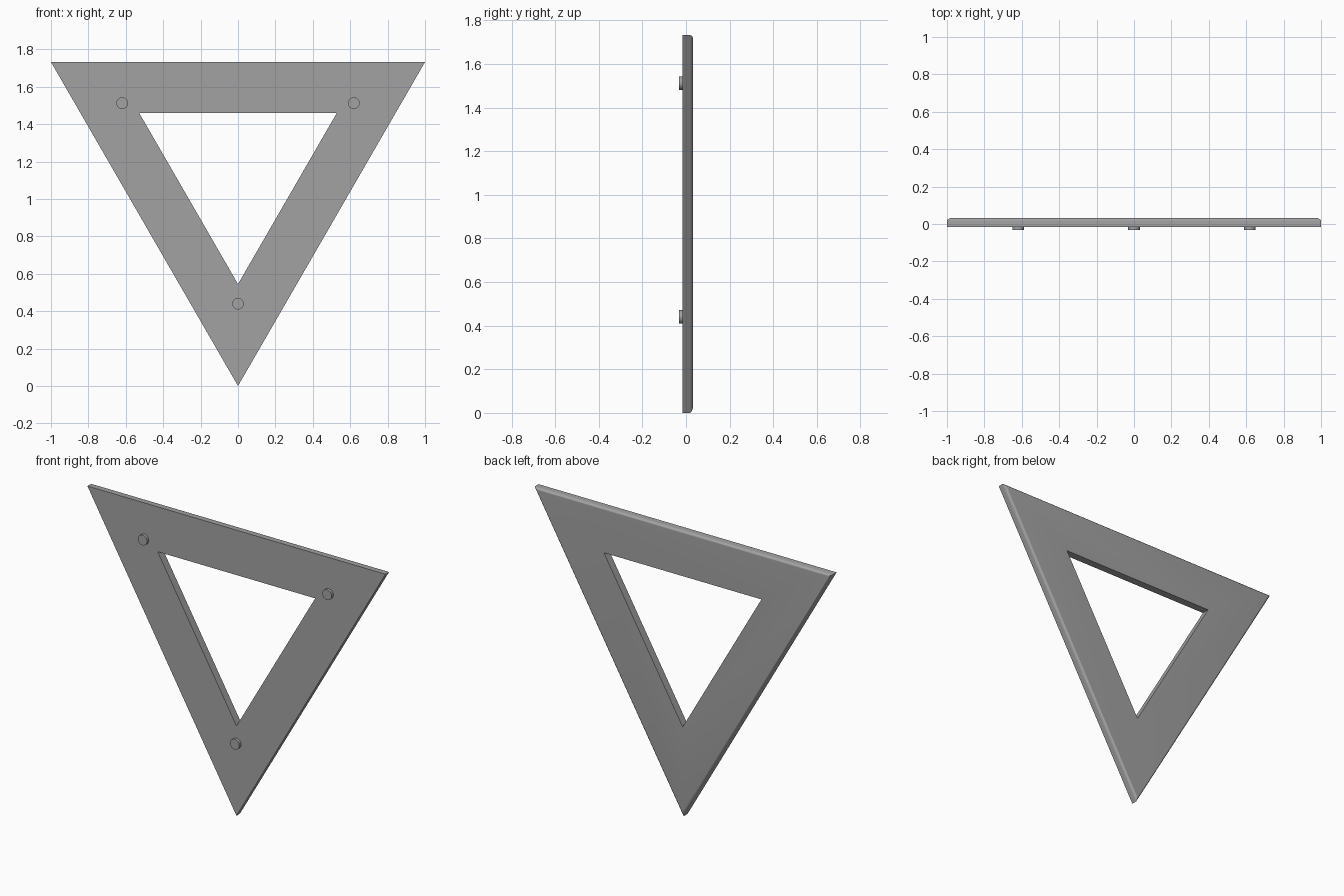
import bpy, bmesh
from math import sin, cos, pi, radians

if "Cube" in bpy.data.objects:
    bpy.data.objects.remove(bpy.data.objects["Cube"])

# Plain grey used on every part
grey = bpy.data.materials.new("grey")
grey.use_nodes = True
colour = (0.36, 0.36, 0.36, 1)
grey.diffuse_color = colour
grey.node_tree.nodes["Principled BSDF"].inputs["Base Color"].default_value = colour

OUTER, INNER, PEG_RING = 2 / 3 ** 0.5, 0.61, 0.715   # distances from the centre to the corners
CENTRE_Z = OUTER / 2 + 0.5 * OUTER
FRONT, BACK, PEG_FRONT = -0.015, 0.032, -0.032
FILLET, PEG_RADIUS = 0.016, 0.031


def corner(radius, i, y):
    """Point towards corner i of the triangle, which points down."""
    a = -pi / 2 + i * 2 * pi / 3
    return (radius * cos(a), y, CENTRE_Z + radius * sin(a))


def finish(name, bm):
    bmesh.ops.recalc_face_normals(bm, faces=bm.faces)
    mesh = bpy.data.meshes.new(name)
    bm.to_mesh(mesh)
    bm.free()
    mesh.materials.append(grey)
    obj = bpy.data.objects.new(name, mesh)
    bpy.context.collection.objects.link(obj)
    bpy.ops.object.select_all(action='DESELECT')
    obj.select_set(True)
    bpy.context.view_layer.objects.active = obj
    bpy.ops.object.shade_smooth_by_angle(angle=radians(30))
    return obj


# Triangular frame: a cross-section swept round three corners, outer back edge rounded
section = [(INNER, BACK), (INNER, FRONT), (OUTER, FRONT)]
for k in range(7):
    t = k / 6 * pi / 2
    inset = FILLET * (1 - cos(t))
    section.append((OUTER - 2 * inset, BACK - FILLET + FILLET * sin(t)))

bm = bmesh.new()
rings = [[bm.verts.new(corner(r, i, y)) for i in range(3)] for r, y in section]
for a, b in zip(rings, rings[1:] + rings[:1]):
    for i in range(3):
        j = (i + 1) % 3
        bm.faces.new((a[i], a[j], b[j], b[i]))
finish("triangle_frame", bm)

# Round pegs on the front, one near each corner
for i, name in enumerate(("bottom_peg", "left_peg", "right_peg")):
    bm = bmesh.new()
    bmesh.ops.create_cone(bm, cap_ends=True, segments=32, radius1=PEG_RADIUS,
                          radius2=PEG_RADIUS, depth=FRONT - PEG_FRONT)
    for v in bm.verts:
        v.co = (v.co.x, v.co.z, v.co.y)
    peg = finish(name, bm)
    peg.location = corner(PEG_RING, i, (FRONT + PEG_FRONT) / 2)
